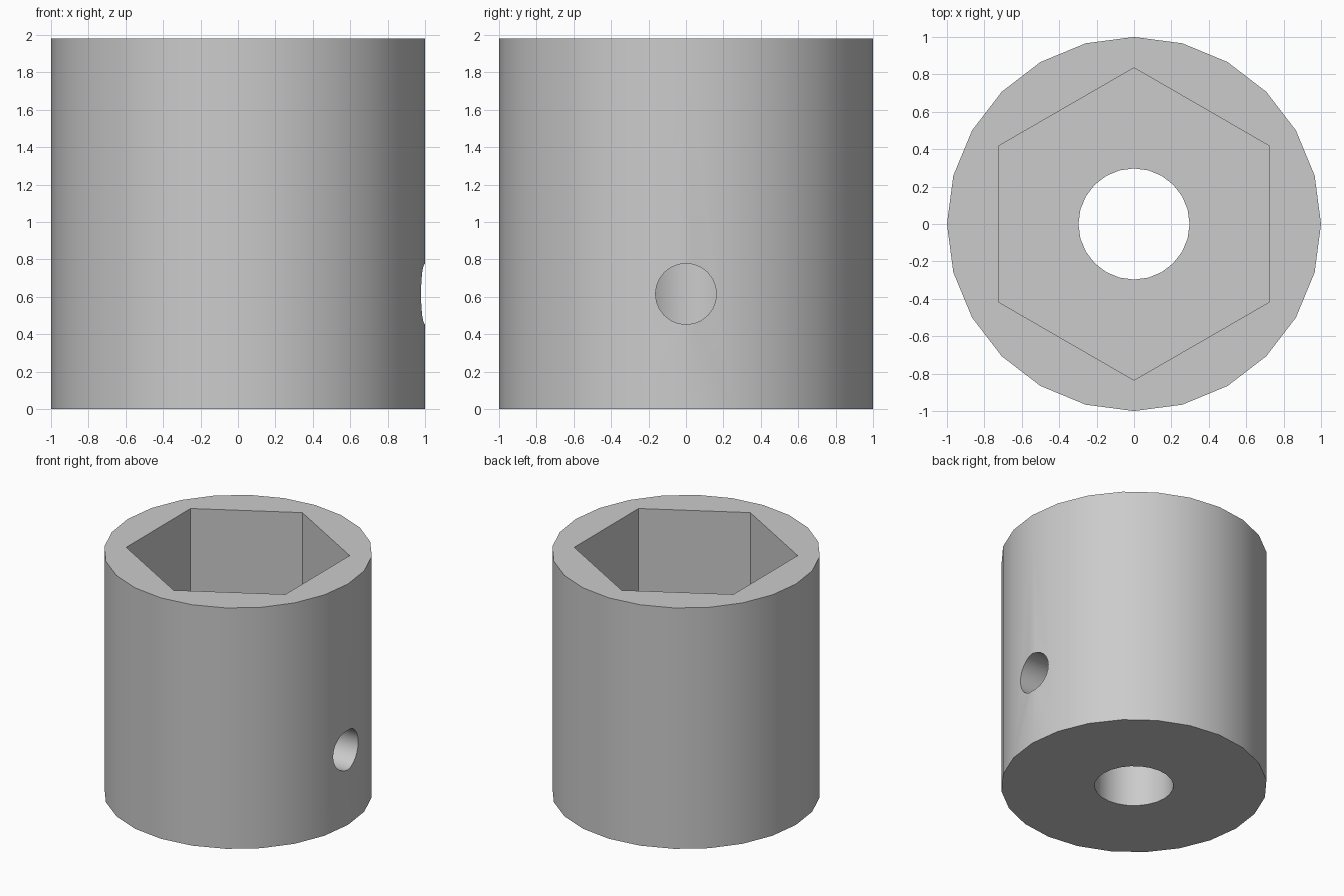
import bpy
import math

HEIGHT = 1.98
FLOOR = 1.23          # bottom of the hex pocket
SCREW_Z = 0.615       # centre of the side screw hole

default_cube = bpy.data.objects.get("Cube")
if default_cube:
    bpy.data.objects.remove(default_cube, do_unlink=True)

# Material
metal = bpy.data.materials.new("plain grey")
metal.use_nodes = True
grey = (0.6, 0.6, 0.6, 1)
metal.diffuse_color = grey
metal.node_tree.nodes["Principled BSDF"].inputs["Base Color"].default_value = grey


def prism(name, sides, radius, length, location, rotation=(0, 0, 0)):
    bpy.ops.mesh.primitive_cylinder_add(vertices=sides, radius=radius, depth=length,
                                        location=location, rotation=rotation)
    obj = bpy.context.object
    obj.name = name
    obj.data.materials.append(metal)
    return obj


# Round outer body
body = prism("socket_body", 24, 1, HEIGHT, (0, 0, HEIGHT / 2))

# Hex pocket, shaft bore and the side screw hole that meets the bore
cutters = [
    prism("hex_pocket_cutter", 6, 0.835, 2, (0, 0, FLOOR + 1)),
    prism("shaft_bore_cutter", 24, 0.297, 4, (0, 0, 1)),
    prism("screw_hole_cutter", 24, 0.163, 1.5, (0.75, 0, SCREW_Z), (0, math.pi / 2, 0)),
]
for cutter in cutters:
    cut = body.modifiers.new(cutter.name, "BOOLEAN")
    cut.operation = "DIFFERENCE"
    cut.solver = "EXACT"
    cut.object = cutter

# Bake the cuts, then drop the cutters
bpy.ops.object.select_all(action="DESELECT")
body.select_set(True)
bpy.context.view_layer.objects.active = body
for cutter in cutters:
    bpy.ops.object.modifier_apply(modifier=cutter.name)
for cutter in cutters:
    bpy.data.objects.remove(cutter, do_unlink=True)

# Round walls smooth, rims and hex corners sharp
bpy.ops.object.shade_smooth_by_angle(angle=math.radians(30))
